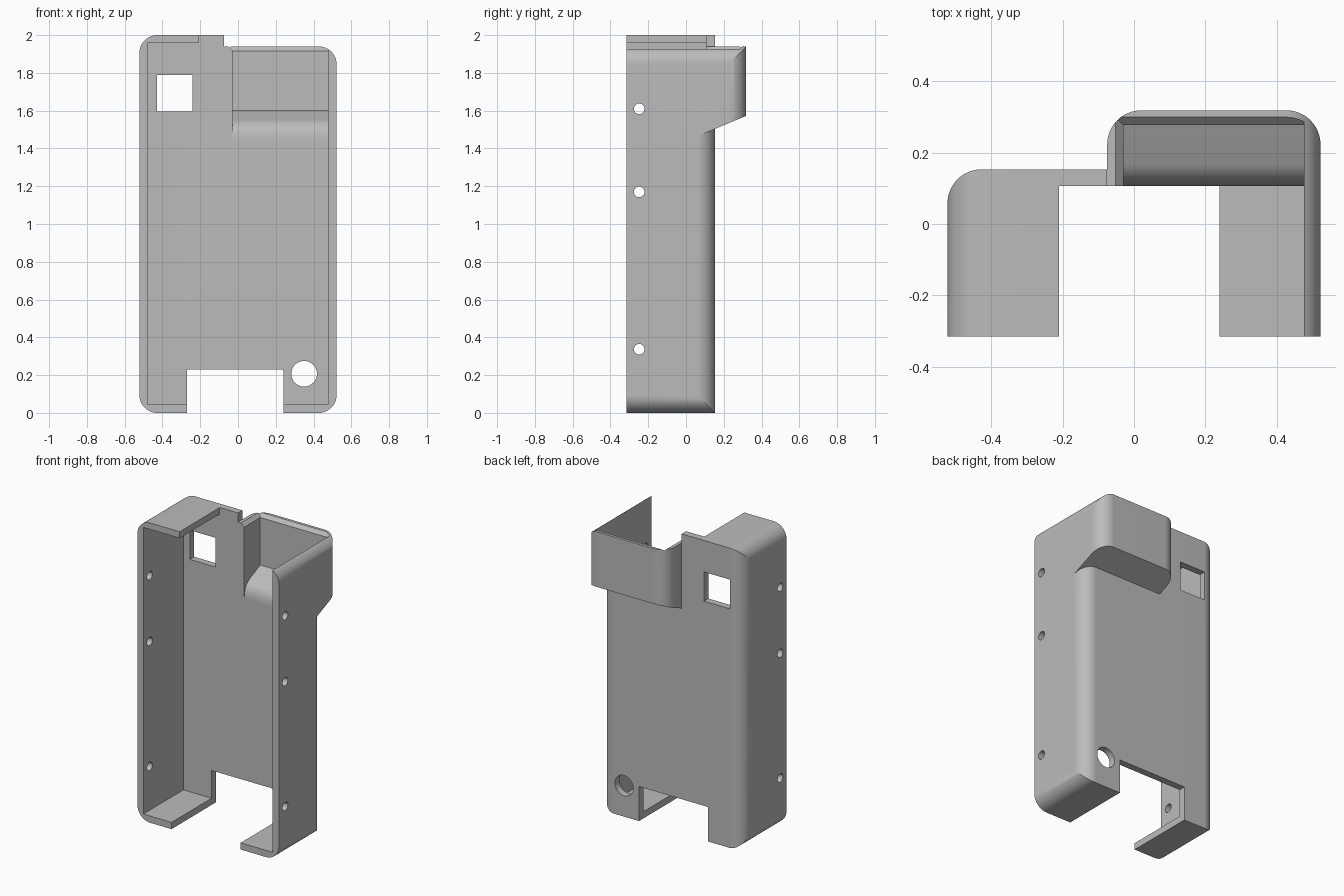
import bpy, bmesh, math
from mathutils import Vector

cube = bpy.data.objects.get("Cube")
if cube:
    bpy.data.objects.remove(cube, do_unlink=True)

WALL_IN_Y = 0.107      # inner face of the back wall
FRONT, BACK = -0.315, 0.153
BUMP_BACK = 0.318
SIDE, STEP_X, STEP_Z = 0.522, -0.075, 1.94
R = 0.095


def rounded(points, steps=12):
    """Outline from (a, b, radius) corners, with right-angle corners rounded."""
    out = []
    n = len(points)
    for i, (a, b, r) in enumerate(points):
        p = Vector((a, b))
        if r == 0:
            out.append(p)
            continue
        u = (Vector(points[i - 1][:2]) - p).normalized() * r
        v = (Vector(points[(i + 1) % n][:2]) - p).normalized() * r
        for k in range(steps + 1):
            t = k / steps * math.pi / 2
            out.append(p + u * (1 - math.sin(t)) + v * (1 - math.cos(t)))
    return out


def prism(name, outline, axis, lo, hi):
    """Extrude a 2D outline along an axis."""
    place = {"x": lambda a, b, c: (c, a, b),
             "y": lambda a, b, c: (a, c, b),
             "z": lambda a, b, c: (a, b, c)}[axis]
    bm = bmesh.new()
    rings = [[bm.verts.new(place(p[0], p[1], c)) for p in outline] for c in (lo, hi)]
    n = len(outline)
    bm.faces.new(rings[0])
    bm.faces.new(rings[1])
    for i in range(n):
        j = (i + 1) % n
        bm.faces.new((rings[0][i], rings[0][j], rings[1][j], rings[1][i]))
    return finish(name, bm)


def finish(name, bm):
    bmesh.ops.recalc_face_normals(bm, faces=bm.faces)
    mesh = bpy.data.meshes.new(name)
    bm.to_mesh(mesh)
    bm.free()
    obj = bpy.data.objects.new(name, mesh)
    bpy.context.collection.objects.link(obj)
    return obj


def box(name, x0, x1, y0, y1, z0, z1):
    return prism(name, [(x0, y0), (x1, y0), (x1, y1), (x0, y1)], "z", z0, z1)


def circle(a, b, r, n=32):
    return [(a + r * math.cos(2 * math.pi * i / n),
             b + r * math.sin(2 * math.pi * i / n)) for i in range(n)]


def combine(obj, other, operation):
    mod = obj.modifiers.new(operation, "BOOLEAN")
    mod.operation = operation
    mod.solver = "EXACT"
    mod.object = other
    bpy.context.view_layer.objects.active = obj
    bpy.ops.object.modifier_apply(modifier=mod.name)
    bpy.data.objects.remove(other, do_unlink=True)


# Main body with rounded back edges
case = prism("case_shell", rounded([(-SIDE, FRONT, 0), (SIDE, FRONT, 0),
             (SIDE, BACK, R), (-SIDE, BACK, R)]), "z", 0, 2)

# Raised compartment on the back, with a sloping underside
bump = prism("rear_compartment", rounded([(STEP_X, 0, 0), (SIDE, 0, 0),
             (SIDE, BUMP_BACK, R), (STEP_X, BUMP_BACK, R)]), "z", 1.3, 2)
combine(bump, prism("underside", [(-0.1, 1.2), (0.5, 1.2), (0.5, 1.648), (-0.1, 1.398)],
                    "x", -1, 1), "DIFFERENCE")
combine(case, bump, "UNION")

# Front outline with rounded corners and a step in the top edge
combine(case, prism("outline", rounded([(-SIDE, 0, R), (SIDE, 0, R), (SIDE, STEP_Z, R),
        (STEP_X, STEP_Z, 0), (STEP_X, 2, 0), (-SIDE, 2, R)]), "y", -1, 1), "INTERSECT")

# Hollow interior, open at the front, and the open part of the top
IN_L, IN_R = -0.478, 0.476
cutters = [
    box("interior", IN_L, IN_R, -1, WALL_IN_Y, 0.045, 1.957),
    box("top_opening", -0.21, IN_R, -1, WALL_IN_Y, 1.8, 2.2),
    box("bottom_notch", -0.27, 0.24, -1, 1, -0.2, 0.23),
    box("window", -0.43, -0.24, -0.1, 0.5, 1.595, 1.79),
    prism("round_port", circle(0.35, 0.207, 0.068), "y", 0, 0.5),
    # Compartment pocket, with a curved run-in from the back wall
    prism("pocket", [(0, 1.44), (WALL_IN_Y, 1.44), (0.112, 1.48), (0.122, 1.51),
                     (0.14, 1.532), (0.165, 1.55), (0.277, 1.6), (0.277, 2.2), (0, 2.2)],
          "x", -0.03, IN_R),
]

# Bevelled lip around the pocket
bm = bmesh.new()
for grow, z in ((0, 1.917), (0.022, STEP_Z), (0.022, 2.2)):
    for x in (-0.03 - grow, IN_R):
        for y in (0, 0.277 + grow):
            bm.verts.new((x, y, z))
bmesh.ops.convex_hull(bm, input=bm.verts)
cutters.append(finish("lip", bm))

# Screw holes through both side walls
for z in (0.337, 1.17, 1.61):
    cutters.append(prism("screw_hole", circle(-0.248, z, 0.028, 24), "x", -1, 1))

for cutter in cutters:
    combine(case, cutter, "DIFFERENCE")

# Grey plastic
mat = bpy.data.materials.new("grey_plastic")
mat.use_nodes = True
grey = (0.5, 0.5, 0.5, 1)
mat.diffuse_color = grey
mat.node_tree.nodes["Principled BSDF"].inputs["Base Color"].default_value = grey
case.data.materials.clear()
case.data.materials.append(mat)
for poly in case.data.polygons:
    poly.material_index = 0

# Smooth rounded edges, crisp corners
bpy.ops.object.select_all(action="DESELECT")
case.select_set(True)
bpy.context.view_layer.objects.active = case
bpy.ops.object.shade_smooth_by_angle(angle=math.radians(25))
weighted = case.modifiers.new("weighted_normals", "WEIGHTED_NORMAL")
weighted.keep_sharp = True
